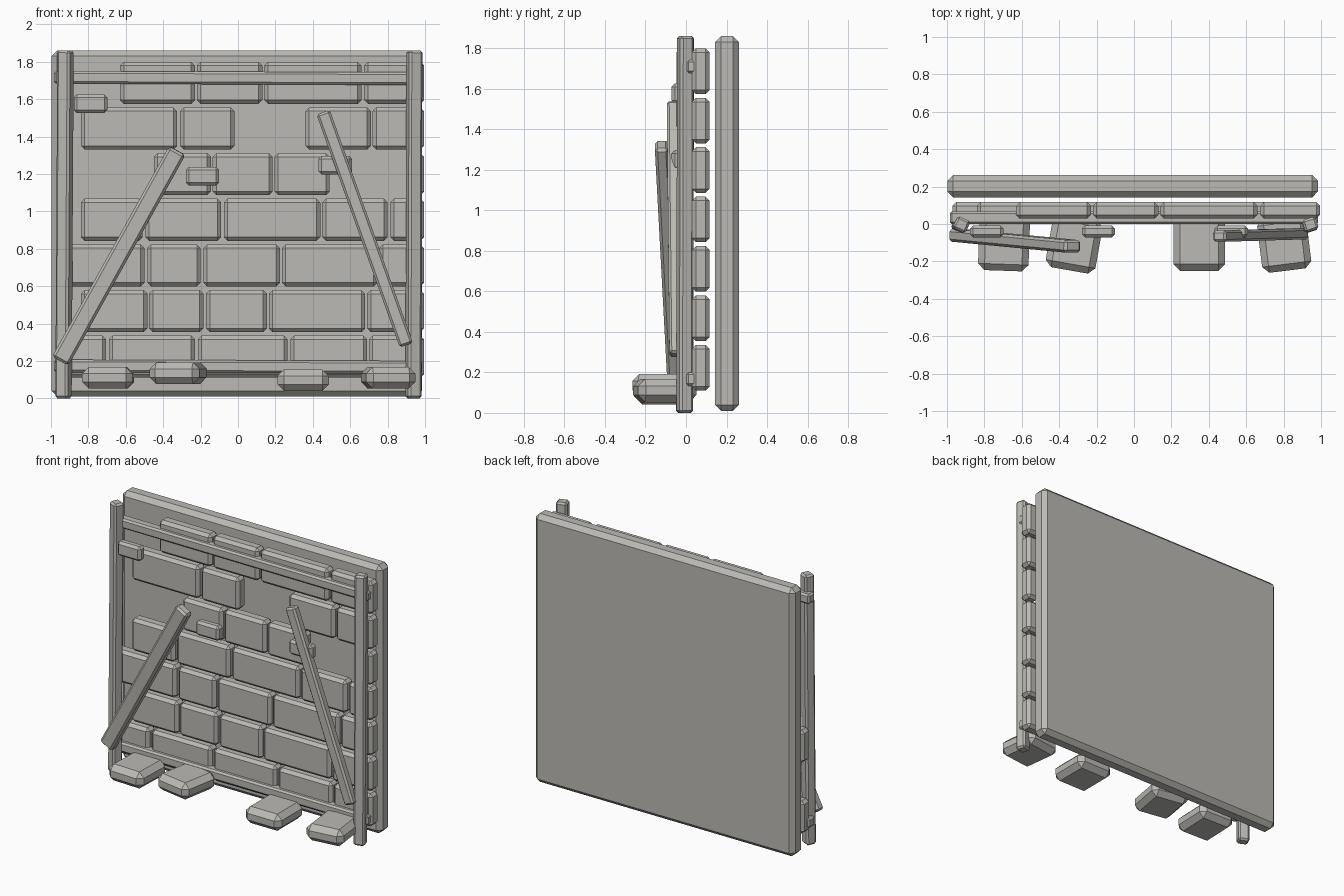
import bpy
from math import radians
from mathutils import Vector, Matrix

if "Cube" in bpy.data.objects:
    bpy.data.objects.remove(bpy.data.objects["Cube"])

stone = bpy.data.materials.new("warm_grey")
stone.use_nodes = True
colour = (0.5, 0.49, 0.46, 1)
stone.diffuse_color = colour
stone.node_tree.nodes["Principled BSDF"].inputs["Base Color"].default_value = colour


def block(name, centre, size, bevel, rotation=None):
    """Flat-shaded box with chamfered edges."""
    bpy.ops.mesh.primitive_cube_add(size=1)
    ob = bpy.context.object
    ob.name = name
    ob.data.transform(Matrix.Diagonal((*size, 1)))
    ob.location = centre
    if rotation:
        ob.rotation_euler = rotation
    ob.data.materials.append(stone)
    mod = ob.modifiers.new("chamfer", "BEVEL")
    mod.width = bevel
    mod.segments = 1
    return ob


def beam(name, start, end, width, depth, bevel, twist=0):
    """Timber running between two points, width along x and depth along y."""
    a, b = Vector(start), Vector(end)
    along = (b - a).normalized()
    side = Vector((0, 1, 0)).cross(along).normalized()
    front = along.cross(side)
    turn = Matrix((side, front, along)).transposed() @ Matrix.Rotation(radians(twist), 3, "Z")
    return block(name, (a + b) / 2, (width, depth, (b - a).length), bevel, turn.to_euler())


# Back panel
block("back_panel", (-0.007, 0.202, 0.935), (1.98, 0.118, 1.85), 0.03)

# Brick courses, bottom to top: left and right end of each brick
courses = [
    [(-0.97, -0.705), (-0.69, -0.23), (-0.215, 0.265), (0.28, 0.69), (0.70, 0.995)],
    [(-0.84, -0.485), (-0.475, -0.185), (-0.17, 0.155), (0.165, 0.68), (0.69, 0.995)],
    [(-0.97, -0.50), (-0.485, -0.20), (-0.185, 0.225), (0.235, 0.745), (0.755, 0.995)],
    [(-0.84, -0.51), (-0.495, -0.09), (-0.075, 0.44), (0.45, 0.80), (0.815, 0.995)],
    [(-0.45, -0.145), (-0.135, 0.185), (0.195, 0.49), (0.90, 0.995)],
    [(-0.84, -0.325), (-0.31, -0.02), (0.36, 0.71), (0.72, 0.995)],
    [(-0.63, -0.23), (-0.22, 0.13), (0.14, 0.66), (0.675, 0.995)],
]
for row, course in enumerate(courses):
    for left, right in course:
        block("brick", ((left + right) / 2, 0.073, 0.223 + row * 0.244),
              (right - left, 0.088, 0.225), 0.02)

# Corner posts
beam("right_post", (-0.933, -0.007, 0), (-0.922, -0.003, 1.86), 0.075, 0.07, 0.012, -25)
beam("left_post", (0.938, -0.007, 0), (0.943, -0.003, 1.86), 0.075, 0.07, 0.012, 18)

# Horizontal rails
for name, z in (("top_rail", 1.713), ("bottom_rail", 0.17)):
    block(name, (0, 0.034, z), (1.97, 0.068, 0.068), 0.012, (0, radians(0.2), 0))

# Leaning braces
beam("right_brace", (-0.95, -0.06, 0.2), (-0.325, -0.12, 1.325), 0.1, 0.068, 0.014)
beam("left_brace", (0.90, -0.052, 0.285), (0.455, -0.065, 1.53), 0.075, 0.06, 0.012)

# Small protruding blocks
for x, z in ((-0.788, 1.576), (-0.19, 1.188), (0.52, 1.247)):
    block("small_block", (x, -0.04, z), (0.178, 0.062, 0.1), 0.016)

# Stepping stones at the foot
for x, z, width, angle in ((-0.695, 0.11, 0.27, -2), (-0.32, 0.135, 0.27, -10),
                           (0.348, 0.098, 0.275, 0), (0.803, 0.11, 0.265, 7)):
    block("foot_stone", (x, -0.105, z), (width, 0.29, 0.115), 0.035, (0, 0, radians(angle)))
